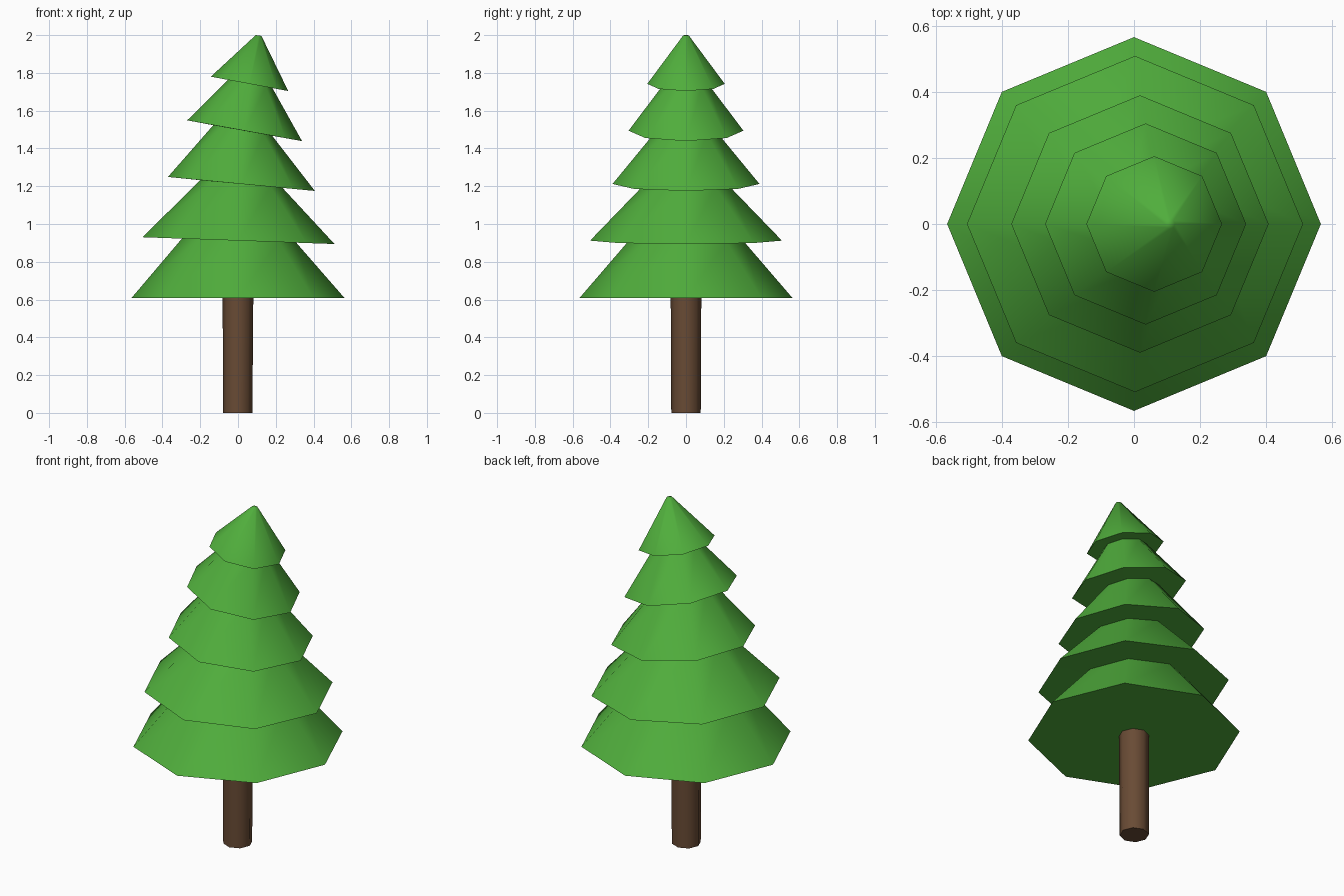
import bpy
import bmesh
from math import cos, sin, tau, radians

if "Cube" in bpy.data.objects:
    bpy.data.objects.remove(bpy.data.objects["Cube"])

SIDES = 8


def material(name, color):
    mat = bpy.data.materials.new(name)
    mat.diffuse_color = (*color, 1)
    mat.use_nodes = True
    mat.node_tree.nodes["Principled BSDF"].inputs["Base Color"].default_value = mat.diffuse_color
    return mat


def loft(name, rings, mat):
    """Closed octagonal loft; each ring is (centre x, centre z, radius, drop on the right)."""
    bm = bmesh.new()
    loops = []
    for cx, cz, r, drop in rings:
        angles = [tau * i / SIDES for i in range(SIDES)]
        loops.append([bm.verts.new((cx + r * cos(a), r * sin(a), cz - drop * cos(a)))
                      for a in angles])
    for low, high in zip(loops, loops[1:]):
        for i in range(SIDES):
            j = (i + 1) % SIDES
            bm.faces.new((low[i], low[j], high[j], high[i]))
    bm.faces.new(loops[0][::-1])
    bm.faces.new(loops[-1])
    bmesh.ops.recalc_face_normals(bm, faces=bm.faces)
    mesh = bpy.data.meshes.new(name)
    bm.to_mesh(mesh)
    bm.free()
    mesh.materials.append(mat)
    obj = bpy.data.objects.new(name, mesh)
    bpy.context.collection.objects.link(obj)
    bpy.ops.object.select_all(action='DESELECT')
    obj.select_set(True)
    bpy.context.view_layer.objects.active = obj
    bpy.ops.object.shade_smooth_by_angle(angle=radians(60))
    return obj


green = material("needles", (0.08, 0.42, 0.045))
brown = material("bark", (0.14, 0.07, 0.035))

# Trunk
loft("trunk", [(-0.002, 0, 0.078, 0), (0, 0.607, 0.081, 0)], brown)

# Foliage: each tier is a wide rim followed by the neck under the next tier
foliage = [
    (0.000, 0.607, 0.565, 0.000), (0.005, 0.915, 0.300, 0.010),
    (0.003, 0.912, 0.508, 0.018), (0.017, 1.212, 0.218, 0.020),
    (0.018, 1.212, 0.389, 0.037), (0.025, 1.495, 0.156, 0.028),
    (0.035, 1.494, 0.304, 0.055), (0.065, 1.742, 0.117, 0.022),
    (0.061, 1.742, 0.205, 0.038), (0.109, 1.998, 0.015, 0.002),
]
loft("foliage", foliage, green)
